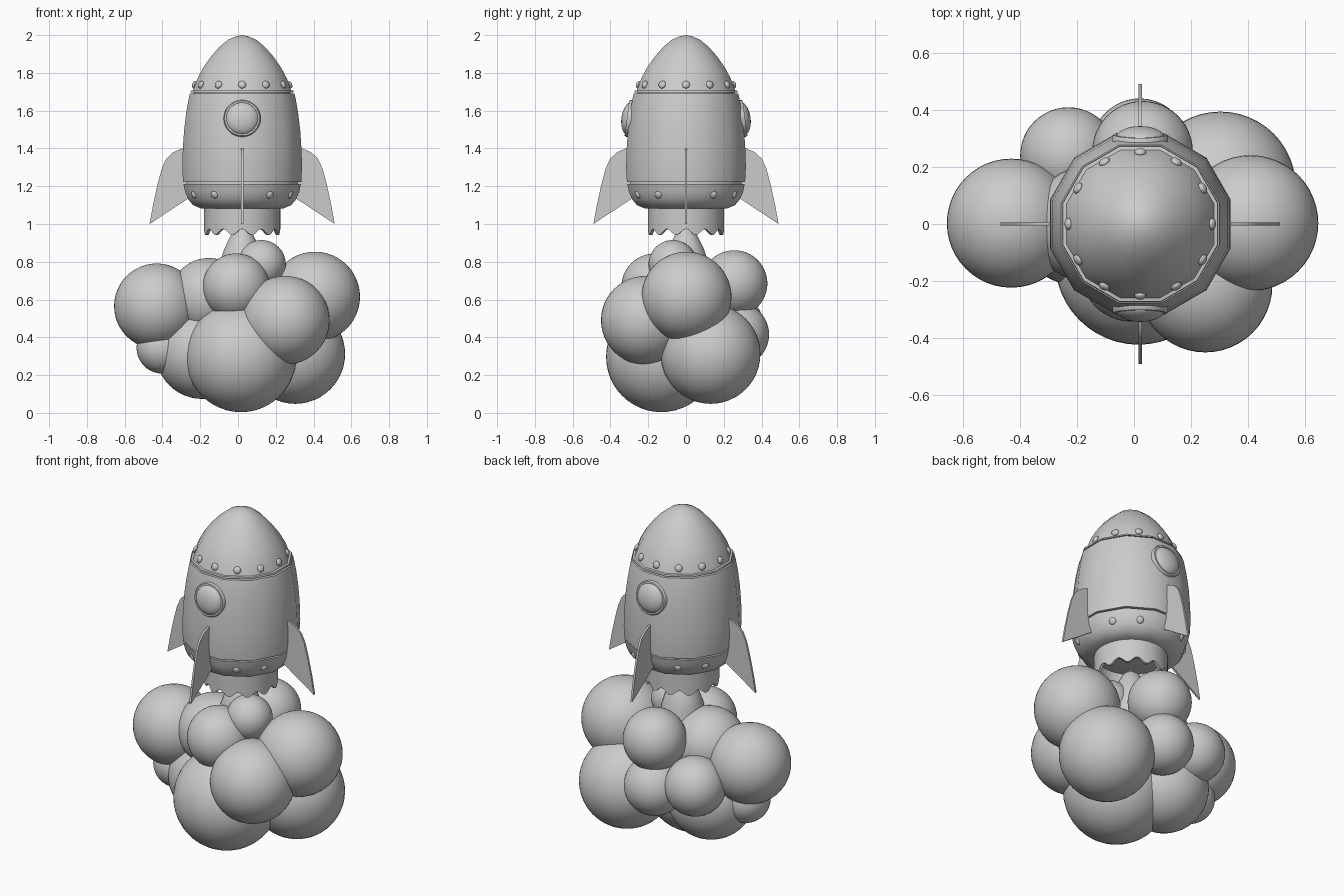
import bpy, bmesh
from math import sin, cos, pi, radians
from mathutils import Matrix, Vector

if "Cube" in bpy.data.objects:
    bpy.data.objects.remove(bpy.data.objects["Cube"])

AX = 0.022                      # rocket axis offset in x


def finish(name, bm, angle=40):
    bmesh.ops.recalc_face_normals(bm, faces=bm.faces)
    me = bpy.data.meshes.new(name)
    bm.to_mesh(me)
    bm.free()
    ob = bpy.data.objects.new(name, me)
    bpy.context.collection.objects.link(ob)
    bpy.ops.object.select_all(action='DESELECT')
    ob.select_set(True)
    bpy.context.view_layer.objects.active = ob
    bpy.ops.object.shade_smooth_by_angle(angle=radians(angle))
    return ob


def lathe(name, profile, sides=12, flat=True):
    """Revolve (radius, z) points; with flat=True radii are measured to face centres."""
    bm = bmesh.new()
    k = 1 / cos(pi / sides) if flat else 1
    rings = []
    for r, z in profile:
        if r == 0:
            rings.append([bm.verts.new((AX, 0, z))] * sides)
        else:
            rings.append([bm.verts.new((AX + k * r * cos((i + .5) * 2 * pi / sides),
                                        k * r * sin((i + .5) * 2 * pi / sides), z))
                          for i in range(sides)])
    for a, b in zip(rings, rings[1:]):
        for i in range(sides):
            j = (i + 1) % sides
            bm.faces.new(list(dict.fromkeys((a[i], a[j], b[j], b[i]))))
    return finish(name, bm)


# Hull sections
lathe("nose_cone", [(0, 2.0), (.035, 1.993), (.075, 1.975), (.12, 1.938), (.165, 1.887),
                    (.205, 1.83), (.237, 1.77), (.255, 1.72), (.259, 1.708), (.271, 1.706),
                    (.273, 1.697), (0, 1.697)])
lathe("hull", [(0, 1.69), (.277, 1.69), (.284, 1.66), (.296, 1.59), (.307, 1.5), (.314, 1.4),
               (.317, 1.3), (.313, 1.222), (0, 1.222)])
lathe("hull_core", [(0, 1.71), (.255, 1.71), (.295, 1.21), (0, 1.21)])
lathe("tail_section", [(0, 1.213), (.311, 1.213), (.302, 1.17), (.285, 1.13), (.26, 1.1),
                       (.22, 1.083), (0, 1.08)])

# Nozzle skirt with a wavy lower edge
bm = bmesh.new()
N, WAVES = 96, 12
loops = []
for r, top in ((.202, True), (.202, False), (.185, False), (.185, True)):
    loop = []
    for i in range(N):
        a = 2 * pi * i / N
        z = 1.09 if top else .958 + .016 * cos(WAVES * a)
        loop.append(bm.verts.new((AX + r * cos(a), r * sin(a), z)))
    loops.append(loop)
for a, b in zip(loops, loops[1:]):
    for i in range(N):
        j = (i + 1) % N
        bm.faces.new((a[i], a[j], b[j], b[i]))
finish("nozzle_skirt", bm)

# Exhaust plume
lathe("exhaust_plume", [(0, .99), (.025, .985), (.048, .965), (.07, .92), (.095, .87),
                        (.115, .81), (.13, .7), (.13, .6), (0, .6)], 24, False)

# Fins
fin = [(.24, 1.165), (.49, 1.0), (.472, 1.1), (.448, 1.21), (.425, 1.295), (.402, 1.345),
       (.365, 1.38), (.318, 1.4), (.24, 1.38)]
for n in range(4):
    bm = bmesh.new()
    sides = [[bm.verts.new((r, t, z)) for r, z in fin] for t in (-.006, .006)]
    for s in sides:
        bm.faces.new(s)
    for i in range(len(fin)):
        j = (i + 1) % len(fin)
        bm.faces.new((sides[0][i], sides[0][j], sides[1][j], sides[1][i]))
    bm.transform(Matrix.Translation((AX, 0, 0)) @ Matrix.Rotation(n * pi / 2, 4, 'Z'))
    finish(f"fin_{n + 1}", bm, 30)


# Rivet rows
def rivets(name, radius, z, angles, tilt):
    bm = bmesh.new()
    for a in angles:
        m = (Matrix.Translation((AX, 0, 0)) @ Matrix.Rotation(radians(a), 4, 'Z')
             @ Matrix.Translation((radius, 0, z)) @ Matrix.Rotation(tilt, 4, 'Y')
             @ Matrix.Diagonal((.6, 1, 1, 1)))
        bmesh.ops.create_uvsphere(bm, u_segments=12, v_segments=8, radius=.021, matrix=m)
    finish(name, bm)


rivets("nose_rivets", .252, 1.738, range(0, 360, 30), -.35)
rivets("tail_rivets", .293, 1.155, [a for a in range(0, 360, 30) if a % 90], .4)

# Round windows, front and back
for side, name in ((-1, "front"), (1, "back")):
    place = (Matrix.Translation((AX, side * .298, 1.558))
             @ Matrix.Rotation(side * .13, 4, 'X') @ Matrix.Rotation(-side * pi / 2, 4, 'X'))
    bm = bmesh.new()
    bmesh.ops.create_uvsphere(bm, u_segments=32, v_segments=16, radius=.088,
                              matrix=place @ Matrix.Diagonal((1, 1, .5, 1)))
    finish(name + "_window_glass", bm)
    bm = bmesh.new()
    rim = [(.084, -.03), (.098, -.03), (.098, .008), (.093, .015), (.084, .015)]
    rows = [[bm.verts.new(place @ Vector((r * cos(i * pi / 16), r * sin(i * pi / 16), h)))
             for i in range(32)] for r, h in rim]
    for a, b in zip(rows, rows[1:] + rows[:1]):
        for i in range(32):
            j = (i + 1) % 32
            bm.faces.new((a[i], a[j], b[j], b[i]))
    finish(name + "_window_rim", bm)

# Smoke cloud puffs: x, y, z, radius
puffs = [(.016, -.13, .297, .293), (.25, -.215, .49, .235), (.408, .003, .615, .238),
         (-.43, .003, .565, .226), (-.155, 0, .615, .205), (-.01, -.165, .667, .177),
         (.125, -.07, .787, .128), (.303, .13, .312, .264), (-.4, 0, .345, .137),
         (-.19, .03, .32, .246), (-.23, .24, .465, .169), (.03, .255, .685, .176),
         (.02, .27, .415, .17)]
for n, (x, y, z, r) in enumerate(puffs):
    bm = bmesh.new()
    bmesh.ops.create_uvsphere(bm, u_segments=48, v_segments=24, radius=r,
                              matrix=Matrix.Translation((x, y, z)))
    finish(f"smoke_puff_{n + 1}", bm)
